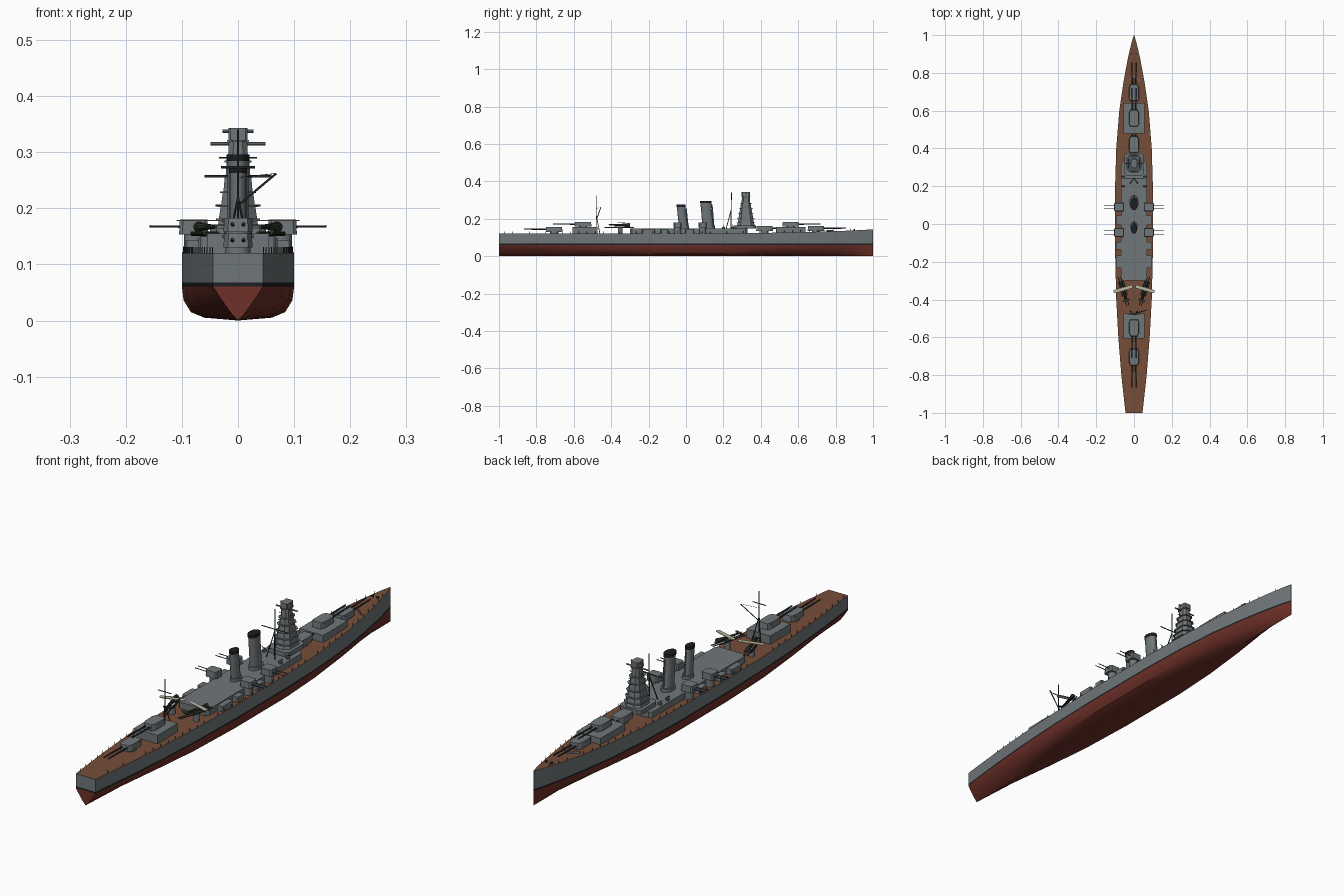
import bpy, bmesh, math
from mathutils import Vector

if "Cube" in bpy.data.objects:
    bpy.data.objects.remove(bpy.data.objects["Cube"])

def material(name, r, g, b):
    m = bpy.data.materials.new(name)
    m.diffuse_color = (r, g, b, 1)
    m.use_nodes = True
    m.node_tree.nodes["Principled BSDF"].inputs["Base Color"].default_value = m.diffuse_color
    return m

RED = material("antifouling_red", 0.16, 0.03, 0.022)
BLACK = material("black", 0.012, 0.013, 0.014)
STEEL = material("steel_grey", 0.16, 0.18, 0.19)
WOOD = material("deck_wood", 0.18, 0.075, 0.04)
GREEN = material("aircraft_green", 0.03, 0.045, 0.025)
CREAM = material("wing_cream", 0.5, 0.47, 0.36)
DARK = material("gun_metal", 0.035, 0.04, 0.042)

def finish(name, bm, mats, smooth=False):
    bmesh.ops.recalc_face_normals(bm, faces=bm.faces)
    me = bpy.data.meshes.new(name)
    bm.to_mesh(me)
    bm.free()
    ob = bpy.data.objects.new(name, me)
    bpy.context.collection.objects.link(ob)
    for m in mats:
        me.materials.append(m)
    if smooth:
        bpy.ops.object.select_all(action='DESELECT')
        ob.select_set(True)
        bpy.context.view_layer.objects.active = ob
        bpy.ops.object.shade_smooth_by_angle(angle=math.radians(30))
    return ob

def prism(name, outline, z0, z1, mat=STEEL, at=(0, 0), taper=1.0, lean=0.0, smooth=False):
    """Extrude an xy outline from z0 to z1, with optional taper and lean in y."""
    bm = bmesh.new()
    low = [bm.verts.new((at[0] + x, at[1] + y, z0)) for x, y in outline]
    top = [bm.verts.new((at[0] + x * taper, at[1] + y * taper + lean, z1)) for x, y in outline]
    n = len(low)
    for i in range(n):
        j = (i + 1) % n
        bm.faces.new((low[i], low[j], top[j], top[i]))
    bm.faces.new(low[::-1])
    bm.faces.new(top)
    return finish(name, bm, [mat], smooth)

def rect(w, d, c=0.0):
    """Rectangle with half sizes w, d and corner cut c."""
    if not c:
        return [(-w, -d), (w, -d), (w, d), (-w, d)]
    return [(-w + c, -d), (w - c, -d), (w, -d + c), (w, d - c),
            (w - c, d), (-w + c, d), (-w, d - c), (-w, -d + c)]

def oval(a, b, n=20):
    return [(a * math.cos(2 * math.pi * i / n), b * math.sin(2 * math.pi * i / n)) for i in range(n)]

def rods(name, segs, r, mat=DARK, n=6, r2=None):
    """One mesh of round bars between point pairs."""
    bm = bmesh.new()
    for p, q in segs:
        p, q = Vector(p), Vector(q)
        d = q - p
        M = d.to_track_quat('Z', 'Y').to_matrix().to_4x4()
        M.translation = (p + q) / 2
        bmesh.ops.create_cone(bm, cap_ends=True, segments=n, radius1=r,
                              radius2=r if r2 is None else r2, depth=d.length, matrix=M)
    return finish(name, bm, [mat], n > 6)

# Hull: stations of y, half beam, deck height, fullness of the bilge
STATIONS = [(-1, .045, .12, 0), (-.8, .067, .12, .3), (-.6, .083, .12, .65), (-.4, .094, .12, .9),
            (-.15, .1, .12, 1), (.2, .1, .121, 1), (.4, .094, .124, .85), (.6, .078, .128, .6),
            (.75, .056, .132, .4), (.88, .032, .137, .2), (.96, .013, .141, .1), (1, .001, .143, 0)]
FULL = [(0, 0), (.6, .005), (.84, .015), (.97, .036), (1, .061), (1, .068)]
VEE = [(0, 0), (.25, .012), (.5, .027), (.77, .045), (1, .061), (1, .068)]

def deck_at(y):
    for a, b in zip(STATIONS, STATIONS[1:]):
        if y <= b[0]:
            t = (y - a[0]) / (b[0] - a[0])
            return a[1] + t * (b[1] - a[1]), a[2] + t * (b[2] - a[2])
    return STATIONS[-1][1:3]

bm = bmesh.new()
rings = []
for y, w, deck, f in STATIONS:
    pts = [(w * (f * a[0] + (1 - f) * b[0]), f * a[1] + (1 - f) * b[1]) for a, b in zip(FULL, VEE)]
    pts.append((w, deck))
    right = [bm.verts.new((x, y, z)) for x, z in pts]
    left = [right[0]] + [bm.verts.new((-x, y, z)) for x, z in pts[1:]]
    rings.append((right, left))
slot = [0, 0, 0, 0, 1, 2]
for A, B in zip(rings, rings[1:]):
    for s in (0, 1):
        for k in range(6):
            bm.faces.new((A[s][k], B[s][k], B[s][k + 1], A[s][k + 1])).material_index = slot[k]
    bm.faces.new((A[0][6], B[0][6], B[1][6], A[1][6])).material_index = 3
for R, L in (rings[0], rings[-1]):
    for k in range(6):
        quad = [R[k], R[k + 1], L[k + 1]] + ([L[k]] if k else [])
        bm.faces.new(quad).material_index = slot[k]
finish("hull", bm, [RED, BLACK, STEEL, WOOD], True)

# Rail posts along the deck edge
posts = []
for i in range(44):
    y = -.97 + i * .044
    w, z = deck_at(y)
    for s in (-1, 1):
        posts.append(((s * (w - .003), y, z - .002), (s * (w - .003), y, z + .011)))
rods("rail_posts", posts, .001, DARK, 4)

# Deckhouses
prism("main_deckhouse", rect(.07, .315, .012), .115, .147, at=(0, .015))
prism("forward_gun_house", rect(.055, .08), .12, .155, at=(0, .56))
prism("aft_gun_house", rect(.055, .066), .115, .155, at=(0, -.54))
prism("bridge_base", rect(.05, .06, .012), .147, .165, at=(0, .315))

# Main gun turrets
TURRET = [(-.02, -.045), (.02, -.045), (.026, -.03), (.026, .028), (.018, .045),
          (-.018, .045), (-.026, .028), (-.026, -.03)]
def turret(name, y, z, d, reach=.16):
    prism(name + "_barbette", oval(.022, .022), z - .022, z, at=(0, y), smooth=True)
    prism(name + "_house", [(x * d, v * d) for x, v in TURRET], z, z + .025, at=(0, y), taper=.94)
    rods(name + "_barrels", [((s * .01, y + d * .03, z + .013), (s * .01, y + d * reach, z + .015))
                             for s in (-1, 1)], .004, DARK, 10, .0028)
    rods(name + "_rangefinder", [((-.028, y - d * .028, z + .02), (.028, y - d * .028, z + .02))], .003, STEEL)

turret("turret_a", .695, .135, 1)
turret("turret_b", .56, .158, 1)
turret("turret_c", .42, .135, 1, .1)
turret("turret_x", -.55, .158, -1)
turret("turret_y", -.705, .13, -1)

# Secondary twin guns and side boxes
for s, side in ((1, "right"), (-1, "left")):
    for y in (.09, -.045):
        prism(f"secondary_mount_{side}", oval(.018, .018, 16), .118, .155, at=(s * .078, y), smooth=True)
        prism(f"secondary_gun_{side}", rect(.026, .023, .006), .153, .18, at=(s * .079, y), taper=.95)
        rods(f"secondary_barrels_{side}", [((s * .1, y + t, .167), (s * .158, y + t, .168))
                                           for t in (-.01, .01)], .0018)
    for y, h in ((-.2, .034), (-.115, .02), (.02, .024)):
        prism(f"side_locker_{side}", rect(.014, h, .003), .118, .143, at=(s * .08, y))
    # Light guns beside the bridge
    for y in (.25, .2):
        prism(f"light_gun_mount_{side}", oval(.008, .008, 10), .147, .157, at=(s * .055, y))
        rods(f"light_gun_{side}", [((s * .052, y, .157), (s * .066, y, .167))], .0015)

# Bridge tower: stacked tiers, each with an overhanging platform
Y = .32
tiers = [(.165, .182, .037, .047), (.182, .205, .034, .043), (.205, .23, .030, .039), (.23, .258, .026, .034),
         (.258, .285, .022, .029), (.285, .322, .018, .023)]
for z0, z1, a, b in tiers:
    prism("tower_tier", rect(a, b, a * .5), z0, z1, at=(0, Y), taper=.9)
    prism("tower_platform", rect(a + .002, b + .003, a * .5), z1 - .003, z1, at=(0, Y))
prism("tower_top", rect(.017, .022, .004), .322, .343, at=(0, Y))
rods("tower_rangefinders", [((-.049, Y, .315), (.049, Y, .315)), ((-.028, Y, .337), (.028, Y, .337))],
     .003, STEEL, 8)
rods("tower_yards", [((-.034, Y, .29), (.034, Y, .29)), ((-.04, Y, .258), (.04, Y, .258)),
                     ((-.04, Y, .205), (.04, Y, .205))], .0015)

# Funnels with black caps, leaning aft
def funnel(name, y, a, b, top):
    cap = top - .012
    prism(name + "_base", oval(a * 1.3, b * 1.25), .147, .16, at=(0, y), smooth=True)
    prism(name, oval(a, b), .147, cap, at=(0, y), lean=-.012, smooth=True)
    prism(name + "_cap", oval(a * 1.08, b * 1.08), cap, top, BLACK, at=(0, y - .012), lean=-.001, smooth=True)
    rods(name + "_pipe", [((0, y + b + .003, .147), (0, y + b - .008, top - .02))], .003, STEEL)

funnel("forward_funnel", .118, .019, .029, .296)
funnel("aft_funnel", -.014, .015, .023, .275)

# Masts, legs, yards and crane boom
rods("foremast", [((0, .24, .147), (0, .243, .34)), ((-.02, .215, .147), (0, .242, .25)),
                  ((.02, .215, .147), (0, .242, .25)), ((-.06, .242, .257), (.06, .242, .257))], .0022)
rods("mainmast", [((0, -.48, .118), (0, -.48, .325)), ((-.02, -.46, .118), (0, -.48, .22)),
                  ((.02, -.46, .118), (0, -.48, .22)), ((-.03, -.48, .273), (.03, -.48, .273))], .002)
rods("crane_boom", [((0, -.475, .205), (.068, -.455, .262))], .002)
rods("crane_cable", [((0, -.48, .255), (.068, -.455, .262))], .0006, DARK, 4)

# Catapults and float planes
for s, side in ((1, "right"), (-1, "left")):
    c = Vector((s * .056, -.352, .167))
    f = Vector((s * .28, .96, 0))
    w = Vector((.96, -s * .28, 0))
    prism(f"catapult_pivot_{side}", oval(.012, .012, 12), .118, .15, at=(c.x, c.y))
    low = Vector((0, 0, -.014))
    rods(f"catapult_{side}", [(c + low - f * .085 + w * t, c + low + f * .075 + w * t)
                              for t in (-.006, .006)], .0025)
    rods(f"plane_body_{side}", [(c - f * .06, c + f * .045)], .003, GREEN, 10, .008)
    rods(f"plane_engine_{side}", [(c + f * .042, c + f * .052)], .0095, DARK, 12)
    rods(f"plane_floats_{side}", [(c + low * .8 - f * .03 + w * t, c + low * .8 + f * .05 + w * t)
                                  for t in (-.013, .013)], .003, GREEN)
    for part, span, chord, at, z, mat in (("wing", .052, .009, .008, .177, CREAM),
                                          ("tail", .018, .006, -.055, .169, GREEN)):
        outline = [tuple((w * x + f * y)[:2]) for x, y in rect(span, chord, .004)]
        p = c + f * at
        prism(f"plane_{part}_{side}", outline, z, z + .0025, mat, at=(p.x, p.y))

# Small deck fittings at the bow
prism("breakwater", [(-.04, .5), (0, .53), (.04, .5), (.04, .504), (0, .535), (-.04, .504)], .13, .14, at=(0, .25), taper=1)
for s in (-1, 1):
    prism("capstan", oval(.005, .005, 10), .135, .145, DARK, at=(s * .012, .9))
